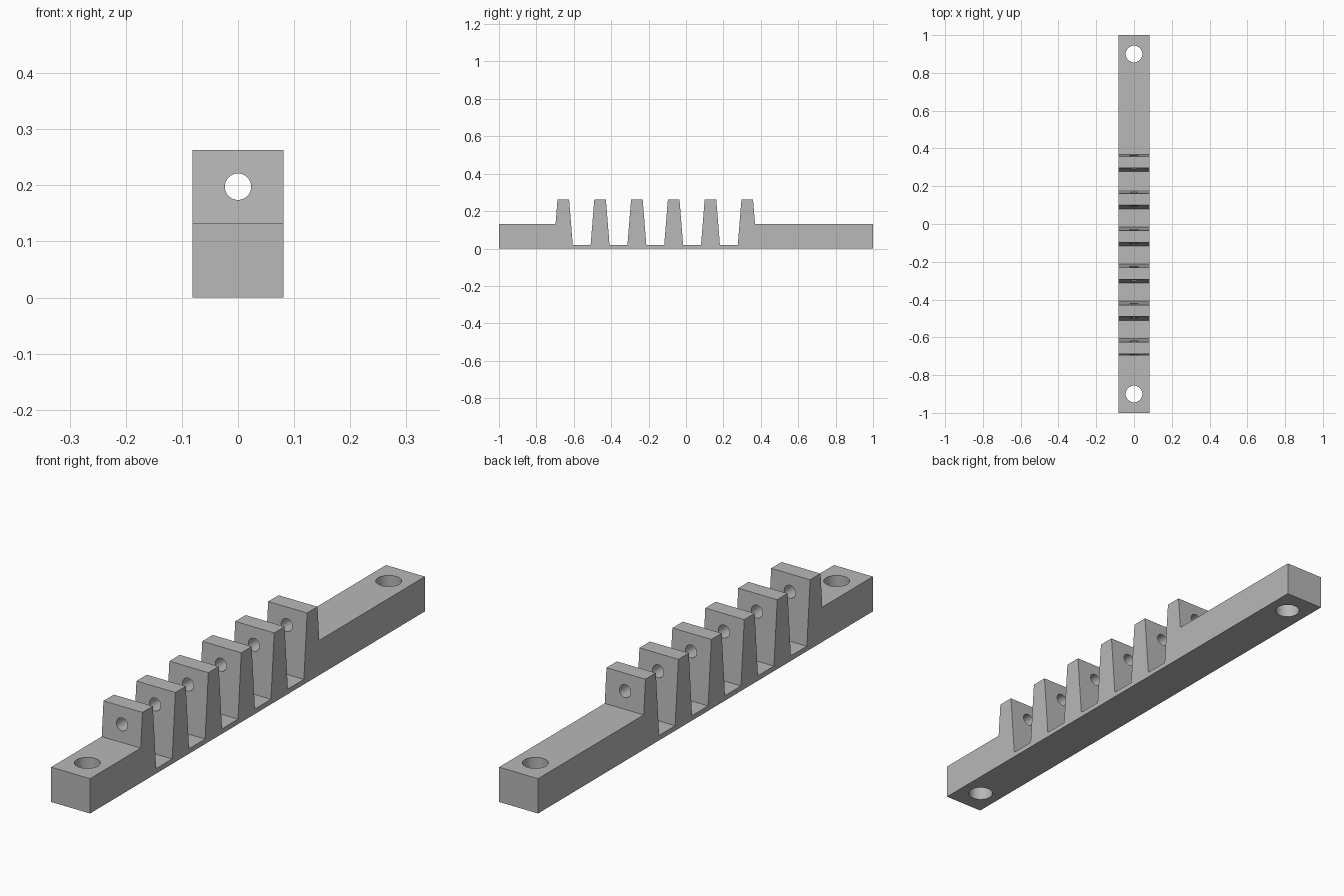
import bpy
import bmesh
import math

cube = bpy.data.objects.get("Cube")
if cube:
    bpy.data.objects.remove(cube, do_unlink=True)

HALF_W = 0.0815
END_Z, FLOOR_Z, TOP_Z = 0.1315, 0.019, 0.2625
TOP_HALF, ROOT_HALF = 0.031, 0.0505
FIRST_Y, PITCH, COUNT = -0.656, 0.1967, 6
BORE_Z, BORE_R = 0.1975, 0.0235
BOLT_Y, BOLT_R = 0.9, 0.0445

grey = bpy.data.materials.new("plain grey")
grey.use_nodes = True
colour = (0.48, 0.48, 0.48, 1)
grey.diffuse_color = colour
grey.node_tree.nodes["Principled BSDF"].inputs["Base Color"].default_value = colour


def half_width(z):
    """Half thickness of a tapered rib at height z."""
    t = (z - FLOOR_Z) / (TOP_Z - FLOOR_Z)
    return ROOT_HALF + (TOP_HALF - ROOT_HALF) * t


# Side profile: two end blocks joined by a thin floor with tapered ribs
profile = [(-1, 0), (-1, END_Z)]
for i in range(COUNT):
    y = FIRST_Y + i * PITCH
    z_in = END_Z if i == 0 else FLOOR_Z
    z_out = END_Z if i == COUNT - 1 else FLOOR_Z
    profile += [(y - half_width(z_in), z_in), (y - TOP_HALF, TOP_Z),
                (y + TOP_HALF, TOP_Z), (y + half_width(z_out), z_out)]
profile += [(1, END_Z), (1, 0)]

bm = bmesh.new()
side = bm.faces.new([bm.verts.new((-HALF_W, y, z)) for y, z in profile])
grown = bmesh.ops.extrude_face_region(bm, geom=[side])["geom"]
bmesh.ops.translate(bm, vec=(2 * HALF_W, 0, 0),
                    verts=[v for v in grown if isinstance(v, bmesh.types.BMVert)])
bmesh.ops.recalc_face_normals(bm, faces=bm.faces)
mesh = bpy.data.meshes.new("ribbed_bar")
bm.to_mesh(mesh)
bm.free()
bar = bpy.data.objects.new("ribbed_bar", mesh)
bpy.context.collection.objects.link(bar)
mesh.materials.append(grey)


def drill(name, radius, depth, location, rotation=(0, 0, 0)):
    """Cut a round hole through the bar."""
    bpy.ops.mesh.primitive_cylinder_add(vertices=48, radius=radius, depth=depth,
                                        location=location, rotation=rotation)
    cutter = bpy.context.object
    cutter.name = name
    cutter.data.materials.append(grey)
    cut = bar.modifiers.new(name, "BOOLEAN")
    cut.operation = "DIFFERENCE"
    cut.solver = "EXACT"
    cut.object = cutter
    bpy.context.view_layer.objects.active = bar
    bpy.ops.object.modifier_apply(modifier=cut.name)
    bpy.data.objects.remove(cutter, do_unlink=True)


# Bolt holes in the ends, and one bore through all the ribs
for y in (-BOLT_Y, BOLT_Y):
    drill("bolt_hole", BOLT_R, 1, (0, y, 0))
drill("rib_bore", BORE_R, 3, (0, 0, BORE_Z), (math.pi / 2, 0, 0))

bpy.ops.object.select_all(action="DESELECT")
bar.select_set(True)
bpy.context.view_layer.objects.active = bar
bpy.ops.object.shade_smooth_by_angle(angle=math.radians(30))
